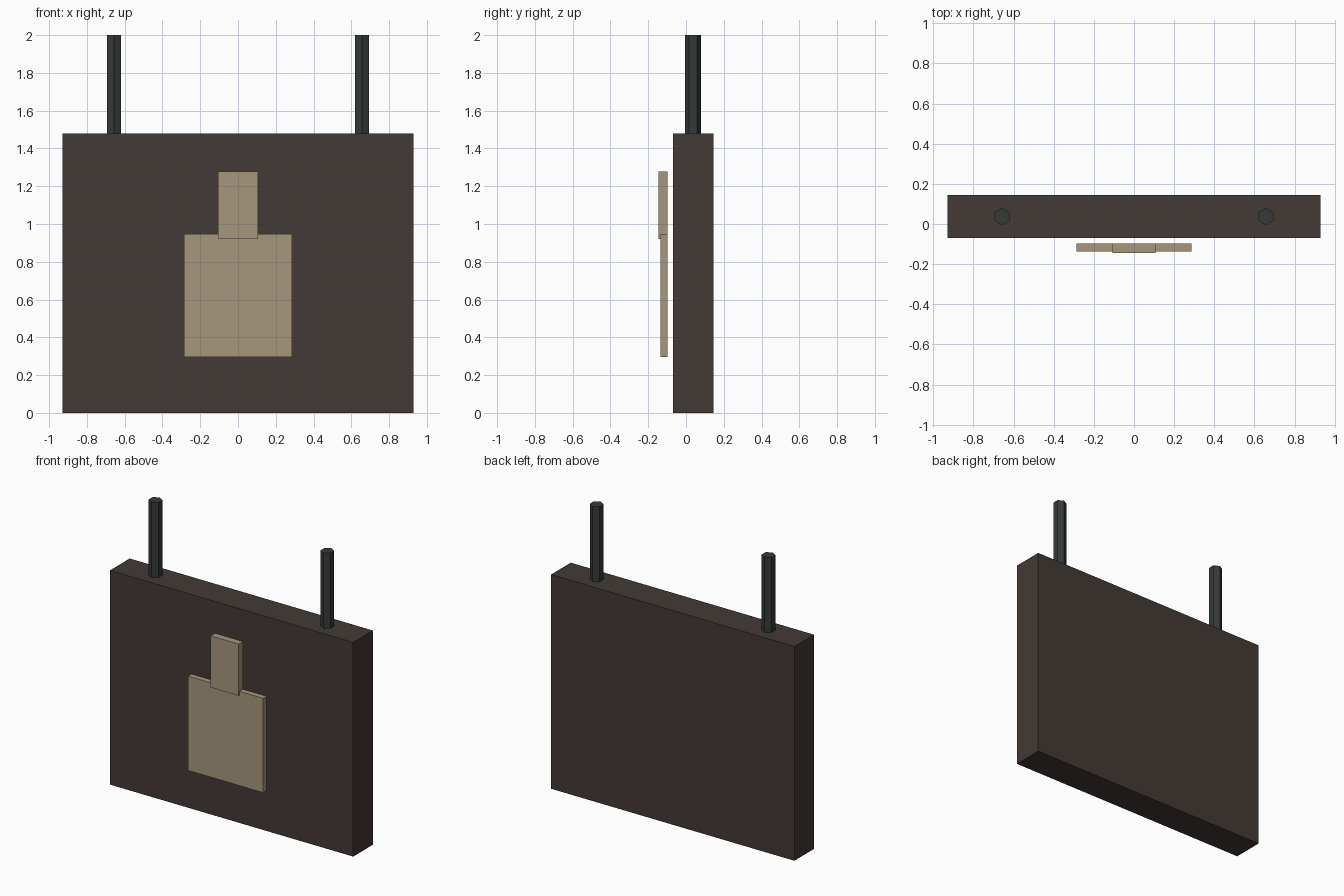
import bpy

if "Cube" in bpy.data.objects:
    bpy.data.objects.remove(bpy.data.objects["Cube"])


def material(name, rgb):
    mat = bpy.data.materials.new(name)
    mat.diffuse_color = (*rgb, 1)
    mat.use_nodes = True
    mat.node_tree.nodes["Principled BSDF"].inputs["Base Color"].default_value = mat.diffuse_color
    return mat


def box(name, low, high, mat):
    centre = [(a + b) / 2 for a, b in zip(low, high)]
    bpy.ops.mesh.primitive_cube_add(size=1, location=centre)
    ob = bpy.context.object
    ob.name = name
    ob.scale = [b - a for a, b in zip(low, high)]
    bpy.ops.object.transform_apply(location=False, rotation=False, scale=True)
    ob.data.materials.append(mat)


wood = material("dark_wood", (0.056, 0.041, 0.035))
tan = material("pale_tan", (0.38, 0.31, 0.20))
iron = material("iron", (0.036, 0.043, 0.041))

# Hanging board
box("sign_board", (-0.93, -0.07, 0), (0.93, 0.145, 1.48), wood)

# Bottle-shaped emblem, standing just off the front face
box("emblem_body", (-0.287, -0.136, 0.295), (0.287, -0.097, 0.947), tan)
box("emblem_neck", (-0.107, -0.145, 0.92), (0.107, -0.097, 1.277), tan)

# Hexagonal hanging rods
for side, x in (("left", -0.657), ("right", 0.657)):
    bpy.ops.mesh.primitive_cylinder_add(vertices=6, radius=0.043, depth=0.54,
                                        location=(x, 0.0375, 1.73))
    rod = bpy.context.object
    rod.name = side + "_hanging_rod"
    rod.data.materials.append(iron)
